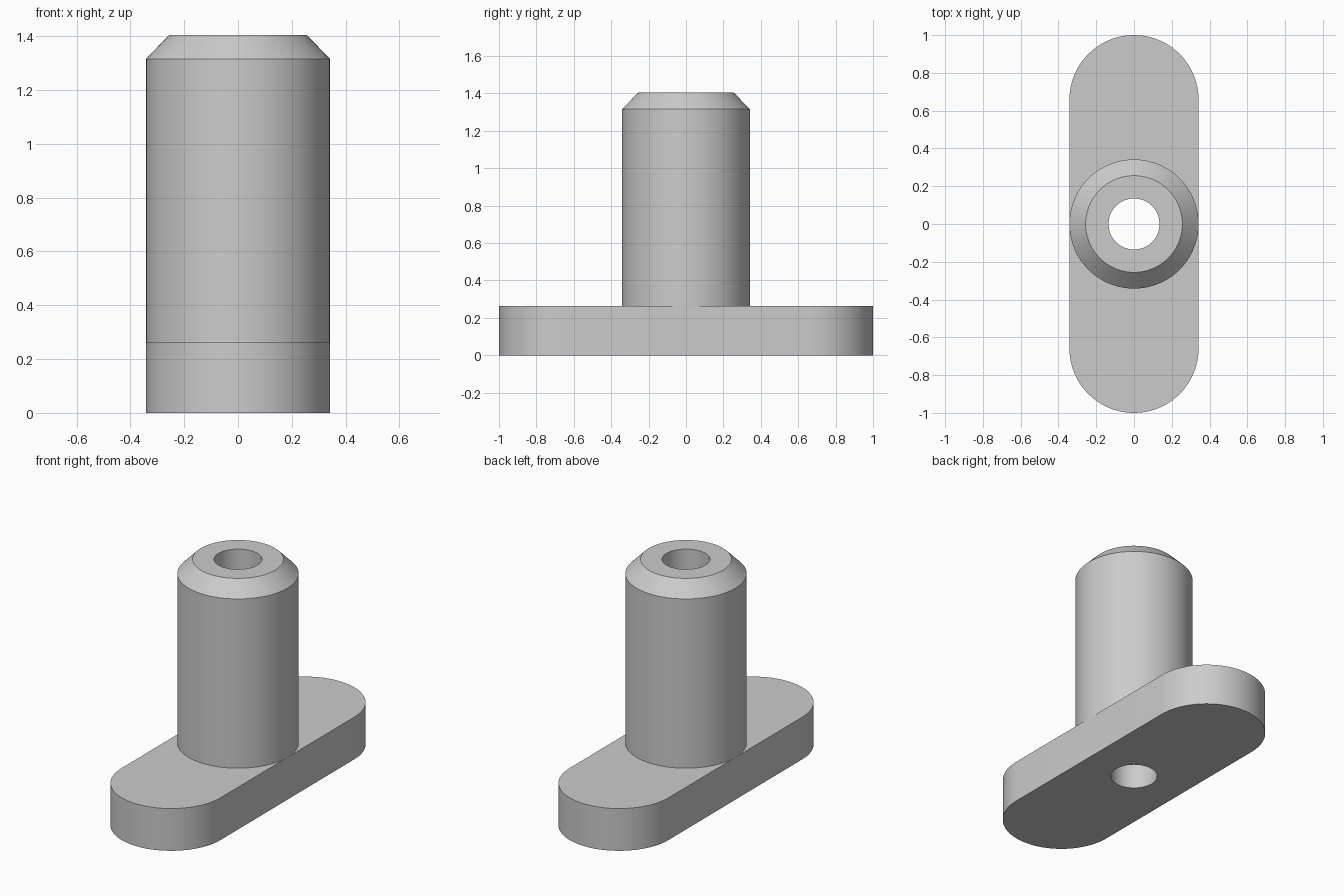
import bpy
import bmesh
from math import cos, sin, pi, radians

cube = bpy.data.objects.get("Cube")
if cube:
    bpy.data.objects.remove(cube)

RADIUS = 0.342       # post and rounded plate ends
HOLE = 0.135
PLATE_TOP = 0.263
HALF = 48            # segments per half circle
COUNT = 2 * (HALF + 1)

grey = bpy.data.materials.new("light grey")
grey.use_nodes = True
grey.diffuse_color = (0.6, 0.6, 0.6, 1)
grey.node_tree.nodes["Principled BSDF"].inputs["Base Color"].default_value = grey.diffuse_color


def circle(r):
    return [(r * cos(2 * pi * i / COUNT), r * sin(2 * pi * i / COUNT)) for i in range(COUNT)]


def slot(r, reach):
    points = []
    for side in (1, -1):
        for i in range(HALF + 1):
            a = pi * i / HALF
            points.append((side * r * cos(a), side * (reach + r * sin(a))))
    return points


def ring_solid(name, sections):
    """Join (outline, height) loops in order, closing back to the first."""
    bm = bmesh.new()
    loops = [[bm.verts.new((x, y, z)) for x, y in outline] for outline, z in sections]
    for a, b in zip(loops, loops[1:] + loops[:1]):
        for i in range(COUNT):
            j = (i + 1) % COUNT
            bm.faces.new((a[i], a[j], b[j], b[i]))
    bmesh.ops.recalc_face_normals(bm, faces=bm.faces)
    mesh = bpy.data.meshes.new(name)
    bm.to_mesh(mesh)
    bm.free()
    mesh.materials.append(grey)
    obj = bpy.data.objects.new(name, mesh)
    bpy.context.collection.objects.link(obj)
    bpy.ops.object.select_all(action="DESELECT")
    obj.select_set(True)
    bpy.context.view_layer.objects.active = obj
    bpy.ops.object.shade_smooth_by_angle(angle=radians(30))


# Round-ended base plate with the bore through it
outline = slot(RADIUS, 1 - RADIUS)
bore = circle(HOLE)
ring_solid("base_plate", [(outline, 0), (outline, PLATE_TOP), (bore, PLATE_TOP), (bore, 0)])

# Hollow post with a chamfered top
ring_solid("post", [
    (circle(RADIUS), PLATE_TOP), (circle(RADIUS), 1.316),
    (circle(0.256), 1.404), (bore, 1.404), (bore, PLATE_TOP),
])
